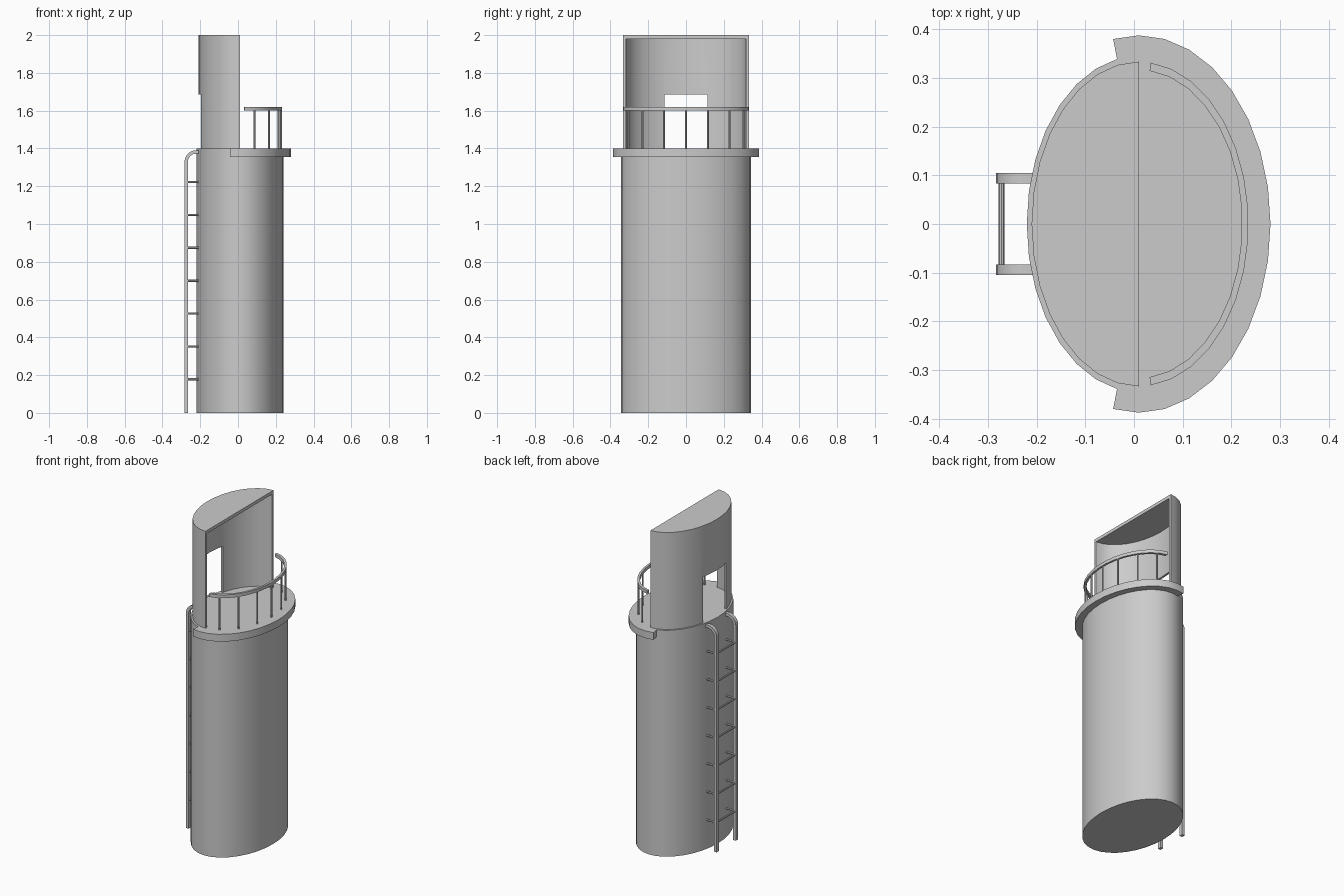
import bpy, bmesh, math
from mathutils import Vector

if "Cube" in bpy.data.objects:
    bpy.data.objects.remove(bpy.data.objects["Cube"])

CX = 0.01          # centre of the oval plan
STEP = 11.25       # 32-sided ovals


def finish(name, bm, smooth=True):
    bmesh.ops.recalc_face_normals(bm, faces=bm.faces[:])
    me = bpy.data.meshes.new(name)
    bm.to_mesh(me)
    bm.free()
    ob = bpy.data.objects.new(name, me)
    bpy.context.collection.objects.link(ob)
    bpy.ops.object.select_all(action='DESELECT')
    ob.select_set(True)
    bpy.context.view_layer.objects.active = ob
    if smooth:
        bpy.ops.object.shade_smooth_by_angle(angle=math.radians(30))
    return ob


def oval(a, b, start, end):
    n = round((end - start) / STEP)
    ts = [math.radians(start + (end - start) * i / n) for i in range(n + 1)]
    return [(CX + a * math.cos(t), b * math.sin(t)) for t in ts]


def prism(name, pts, z0, z1):
    bm = bmesh.new()
    f = bm.faces.new([bm.verts.new((x, y, z0)) for x, y in pts])
    ext = bmesh.ops.extrude_face_region(bm, geom=[f], use_keep_orig=True)
    top = [v for v in ext['geom'] if isinstance(v, bmesh.types.BMVert)]
    bmesh.ops.translate(bm, verts=top, vec=(0, 0, z1 - z0))
    return finish(name, bm)


def arc_band(name, outer, inner, start, end, z0, z1):
    """Curved band between two ovals, as a closed solid."""
    bm = bmesh.new()
    rings = []
    for (xo, yo), (xi, yi) in zip(oval(*outer, start, end), oval(*inner, start, end)):
        rings.append([bm.verts.new(p) for p in
                      ((xo, yo, z0), (xo, yo, z1), (xi, yi, z1), (xi, yi, z0))])
    for r, s in zip(rings, rings[1:]):
        for k in range(4):
            bm.faces.new((r[k], r[k - 1], s[k - 1], s[k]))
    bm.faces.new(rings[0])
    bm.faces.new(rings[-1])
    return finish(name, bm)


def rod(name, p, q, r, sides=8):
    p, q = Vector(p), Vector(q)
    bm = bmesh.new()
    bmesh.ops.create_cone(bm, cap_ends=True, segments=sides, radius1=r, radius2=r,
                          depth=(q - p).length)
    bmesh.ops.rotate(bm, verts=bm.verts[:],
                     matrix=(q - p).to_track_quat('Z', 'Y').to_matrix())
    bmesh.ops.translate(bm, verts=bm.verts[:], vec=(p + q) / 2)
    return finish(name, bm, sides > 6)


# Tower body
prism("tower_body", oval(0.23, 0.345, 0, 360)[:-1], 0, 1.4)

# Balcony ledge wrapping the open side
arc_band("balcony_ledge", (0.27, 0.387), (0.23, 0.345), -101.25, 101.25, 1.355, 1.4)

# Half-oval upper wall with a doorway cut above the ladder
wall = arc_band("upper_wall", (0.22, 0.333), (0.207, 0.318), 90, 270, 1.4, 1.98)
bm = bmesh.new()
bmesh.ops.create_cube(bm, size=1)
bmesh.ops.scale(bm, verts=bm.verts[:], vec=(0.2, 0.226, 0.6))
bmesh.ops.translate(bm, verts=bm.verts[:], vec=(-0.2, 0, 1.385))
cutter = finish("door_cutter", bm, False)
cutter.hide_render = True
mod = wall.modifiers.new("doorway", 'BOOLEAN')
mod.operation = 'DIFFERENCE'
mod.solver = 'EXACT'
mod.object = cutter
bpy.context.view_layer.objects.active = wall
bpy.ops.object.modifier_apply(modifier=mod.name)
bpy.data.objects.remove(cutter)

# Roof slab
prism("roof", oval(0.22, 0.333, 90, 270), 1.98, 2.0)

# Balcony handrail and posts
arc_band("handrail", (0.225, 0.333), (0.212, 0.316), -84, 84, 1.6, 1.62)
for i, deg in enumerate((-69.5, -45, -21, 0, 21, 45, 69.5)):
    t = math.radians(deg)
    x, y = CX + 0.2185 * math.cos(t), 0.3245 * math.sin(t)
    rod(f"rail_post_{i + 1}", (x, y, 1.4), (x, y, 1.605), 0.005)

# Ladder side rails: square bar bent over towards the platform
def bend(r):
    return [(-0.223 - r * math.sin(math.radians(d)), 1.33 + r * math.cos(math.radians(d)))
            for d in range(0, 91, 15)]


outline = [(-0.205, 1.39)] + bend(0.06) + [(-0.283, 0), (-0.265, 0)] \
    + bend(0.042)[::-1] + [(-0.205, 1.372)]
for side, yc in (("left", 0.094), ("right", -0.094)):
    bm = bmesh.new()
    f = bm.faces.new([bm.verts.new((x, yc - 0.011, z)) for x, z in outline])
    ext = bmesh.ops.extrude_face_region(bm, geom=[f], use_keep_orig=True)
    bmesh.ops.translate(bm, vec=(0, 0.022, 0),
                        verts=[v for v in ext['geom'] if isinstance(v, bmesh.types.BMVert)])
    finish(f"ladder_rail_{side}", bm)

# Ladder rungs with wall brackets at both ends
for i in range(7):
    z = 0.178 + i * 0.174
    rod(f"ladder_rung_{i + 1}", (-0.272, -0.094, z), (-0.272, 0.094, z), 0.006)
    for side, y in (("left", 0.094), ("right", -0.094)):
        rod(f"ladder_bracket_{side}_{i + 1}", (-0.272, y, z), (-0.205, y, z), 0.006)
